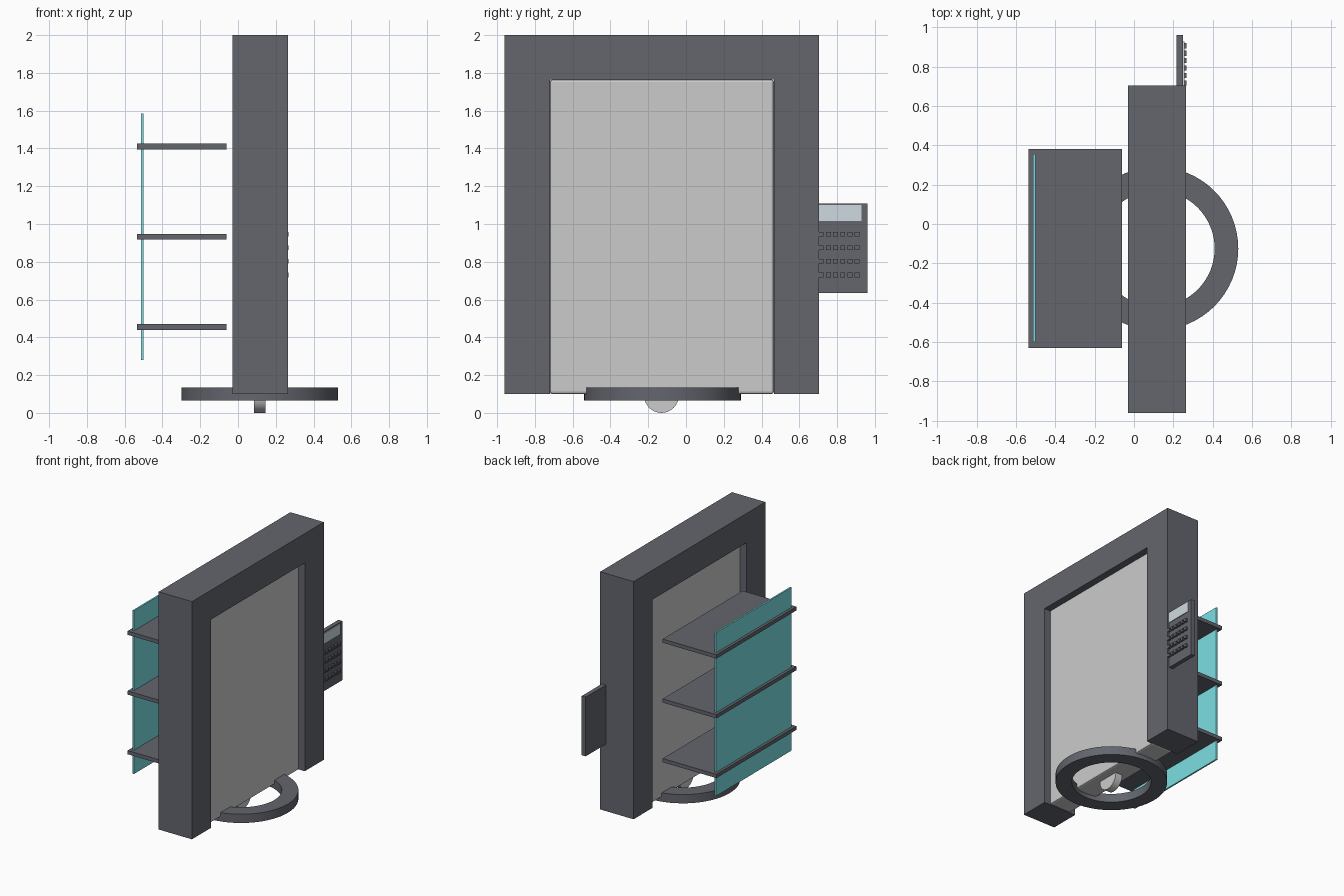
import bpy, bmesh, math
from mathutils import Matrix

if "Cube" in bpy.data.objects:
    bpy.data.objects.remove(bpy.data.objects["Cube"])


def material(name, rgb):
    m = bpy.data.materials.new(name)
    m.diffuse_color = (*rgb, 1)
    m.use_nodes = True
    m.node_tree.nodes["Principled BSDF"].inputs["Base Color"].default_value = m.diffuse_color
    return m


DARK = material("dark_metal", (0.125, 0.133, 0.155))
TEAL = material("teal_glass", (0.2, 0.73, 0.77))
PALE = material("pale_screen", (0.62, 0.7, 0.75))


def finish(name, bm, mat=None, smooth=False):
    bmesh.ops.recalc_face_normals(bm, faces=bm.faces)
    me = bpy.data.meshes.new(name)
    bm.to_mesh(me)
    bm.free()
    ob = bpy.data.objects.new(name, me)
    bpy.context.collection.objects.link(ob)
    if mat:
        me.materials.append(mat)
    if smooth:
        bpy.ops.object.select_all(action='DESELECT')
        ob.select_set(True)
        bpy.context.view_layer.objects.active = ob
        bpy.ops.object.shade_smooth_by_angle(angle=math.radians(30))
    return ob


def add_box(bm, x, y, z):
    size = [b - a for a, b in (x, y, z)]
    mid = [(a + b) / 2 for a, b in (x, y, z)]
    bmesh.ops.create_cube(bm, size=1, matrix=Matrix.Translation(mid) @ Matrix.Diagonal((*size, 1)))


def box(name, x, y, z, mat=None):
    bm = bmesh.new()
    add_box(bm, x, y, z)
    return finish(name, bm, mat)


# Door surround: arch profile in the YZ plane, extruded along x
profile = [(-.96, .10), (-.72, .10), (-.72, 1.765), (.465, 1.765),
           (.465, .10), (.705, .10), (.705, 2.0), (-.96, 2.0)]
bm = bmesh.new()
face = bm.faces.new([bm.verts.new((-.03, y, z)) for y, z in profile])
ext = bmesh.ops.extrude_face_region(bm, geom=[face], use_keep_orig=True)
bmesh.ops.translate(bm, vec=(.295, 0, 0),
                    verts=[v for v in ext["geom"] if isinstance(v, bmesh.types.BMVert)])
finish("door_frame", bm, DARK)

# Door leaf, slightly recessed on both sides with softened edges
door = box("door_panel", (.02, .215), (-.72, .465), (.10, 1.765))
bev = door.modifiers.new("soft_edges", 'BEVEL')
bev.width = .012
bev.segments = 2

# Hand wheel: rectangular section swept around the vertical axis
bm = bmesh.new()
N = 64
rings = []
for i in range(N):
    a = 2 * math.pi * i / N
    rings.append([bm.verts.new((.115 + r * math.cos(a), -.125 + r * math.sin(a), z))
                  for r, z in ((.295, .065), (.415, .065), (.415, .135), (.295, .135))])
for i in range(N):
    p, q = rings[i], rings[(i + 1) % N]
    for k in range(4):
        bm.faces.new((p[k], p[(k + 1) % 4], q[(k + 1) % 4], q[k]))
finish("base_ring", bm, DARK, True)

# Small wheel under the door
bm = bmesh.new()
bmesh.ops.create_cone(bm, cap_ends=True, segments=40, radius1=.092, radius2=.092, depth=.06,
                      matrix=Matrix.Translation((.115, -.13, .092)) @ Matrix.Rotation(math.pi / 2, 4, 'Y'))
finish("roller_wheel", bm, None, True)

# Shelves behind the door and the glass sheet running through them
for i, z in enumerate((.455, .932, 1.41)):
    box(f"shelf_{i + 1}", (-.535, -.06), (-.63, .38), (z - .015, z + .015), DARK)
box("glass_sheet", (-.513, -.50), (-.60, .355), (.28, 1.585), TEAL)

# Keypad on the side: body, screen and button grid
box("keypad_body", (.215, .25), (.67, .96), (.635, 1.108), DARK)
box("keypad_screen", (.24, .256), (.69, .928), (1.015, 1.10), PALE)
bm = bmesh.new()
for row in range(4):
    for col in range(6):
        y, z = .716 + .038 * col, .73 + .072 * row
        add_box(bm, (.24, .268), (y - .013, y + .013), (z - .012, z + .012))
finish("keypad_buttons", bm, DARK)
